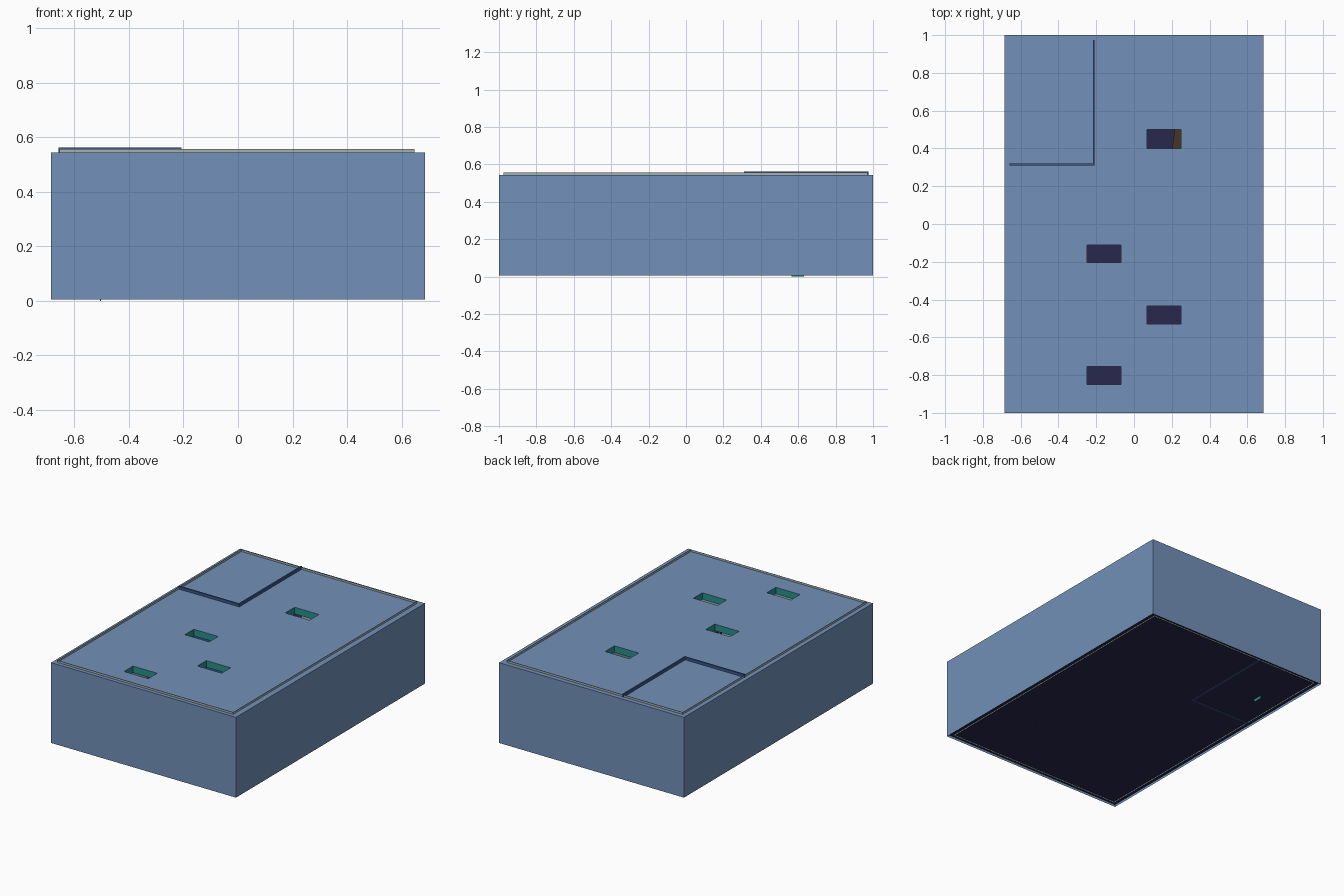
import bpy, bmesh, math
from mathutils import Matrix

if "Cube" in bpy.data.objects:
    bpy.data.objects.remove(bpy.data.objects["Cube"])


def material(name, rgb):
    m = bpy.data.materials.new(name)
    m.diffuse_color = (*rgb, 1)
    m.use_nodes = True
    m.node_tree.nodes["Principled BSDF"].inputs["Base Color"].default_value = m.diffuse_color
    return m


BLUE = material("wall_blue", (0.17, 0.28, 0.48))
DEEP = material("partition_blue", (0.04, 0.10, 0.26))
TEAL = material("well_teal", (0.02, 0.28, 0.27))
NAVY = material("floor_navy", (0.022, 0.022, 0.075))
SAGE = material("lining_sage", (0.36, 0.45, 0.44))
WOOD = material("desk_wood", (0.06, 0.035, 0.02))


def finish(bm, name, mat):
    me = bpy.data.meshes.new(name)
    bmesh.ops.recalc_face_normals(bm, faces=bm.faces)
    bm.to_mesh(me)
    bm.free()
    me.materials.append(mat)
    ob = bpy.data.objects.new(name, me)
    bpy.context.collection.objects.link(ob)
    return ob


def add_box(bm, x0, x1, y0, y1, z0, z1):
    mat = (Matrix.Translation(((x0 + x1) / 2, (y0 + y1) / 2, (z0 + z1) / 2))
           @ Matrix.Diagonal((x1 - x0, y1 - y0, z1 - z0, 1)))
    bmesh.ops.create_cube(bm, size=1, matrix=mat)


def box(name, mat, *bounds):
    bm = bmesh.new()
    add_box(bm, *bounds)
    return finish(bm, name, mat)


def tube(name, mat, x0, x1, y0, y1, z0, z1):
    """Open rectangular sleeve: four upright sheets."""
    bm = bmesh.new()
    pts = [(x0, y0), (x1, y0), (x1, y1), (x0, y1)]
    lo = [bm.verts.new((*p, z0)) for p in pts]
    hi = [bm.verts.new((*p, z1)) for p in pts]
    for i in range(4):
        j = (i + 1) % 4
        bm.faces.new((lo[i], lo[j], hi[j], hi[i]))
    return finish(bm, name, mat)


HX, HY, TOP = 0.685, 1.0, 0.543
HOLES = [(0.07, 0.25, 0.40, 0.50), (-0.25, -0.07, -0.205, -0.11),
         (0.07, 0.25, -0.53, -0.435), (-0.25, -0.07, -0.85, -0.755)]

# Ceiling sheet with four rectangular openings
xs = sorted({-HX, HX} | {v for h in HOLES for v in h[:2]})
ys = sorted({-HY, HY} | {v for h in HOLES for v in h[2:]})
bm = bmesh.new()
grid = {(x, y): bm.verts.new((x, y, TOP)) for x in xs for y in ys}
for x0, x1 in zip(xs, xs[1:]):
    for y0, y1 in zip(ys, ys[1:]):
        if (x0, x1, y0, y1) not in HOLES:
            bm.faces.new([grid[p] for p in ((x0, y0), (x1, y0), (x1, y1), (x0, y1))])
bmesh.ops.dissolve_limit(bm, angle_limit=0.01, verts=bm.verts, edges=bm.edges)
finish(bm, "ceiling", BLUE)

# Outer walls, inner lining that pokes above the ceiling, and recessed floor
tube("outer_walls", BLUE, -HX, HX, -HY, HY, 0.005, TOP)
tube("wall_lining", SAGE, -0.655, 0.647, -0.975, 0.97, 0.012, 0.557)
box("floor", NAVY, -HX + 0.001, HX - 0.001, -HY + 0.001, HY - 0.001, 0.02, 0.028)

# Skylight wells
for i, h in enumerate(HOLES):
    tube(f"skylight_well_{i + 1}", TEAL, *h, TOP - 0.045, TOP)

# Corner room partitions and floor slot
box("partition_side", DEEP, -0.218, -0.208, 0.31, 0.975, 0.016, 0.562)
box("partition_front", DEEP, -0.658, -0.208, 0.31, 0.32, 0.016, 0.562)
box("floor_slot", TEAL, -0.507, -0.503, 0.565, 0.63, 0.0, 0.022)


# Desks whose leg tips show through the floor
def desk(name, x, y, w, d, turn):
    bm = bmesh.new()
    add_box(bm, -w / 2, w / 2, -d / 2, d / 2, 0.15, 0.165)
    for sx in (-1, 1):
        for sy in (-1, 1):
            cx, cy = sx * (w / 2 - 0.01), sy * (d / 2 - 0.01)
            add_box(bm, cx - 0.004, cx + 0.004, cy - 0.004, cy + 0.004, 0.018, 0.15)
    bm.transform(Matrix.Translation((x, y, 0)) @ Matrix.Rotation(math.radians(turn), 4, "Z"))
    finish(bm, name, WOOD)


for i, spec in enumerate([(0.36, 0.45, 0.3, 0.16, -8), (0.42, -0.2, 0.2, 0.36, 0),
                          (0.42, -0.7, 0.2, 0.3, 0), (-0.45, -0.1, 0.2, 0.36, 0),
                          (-0.45, -0.6, 0.2, 0.3, 0)]):
    desk(f"desk_{i + 1}", *spec)
